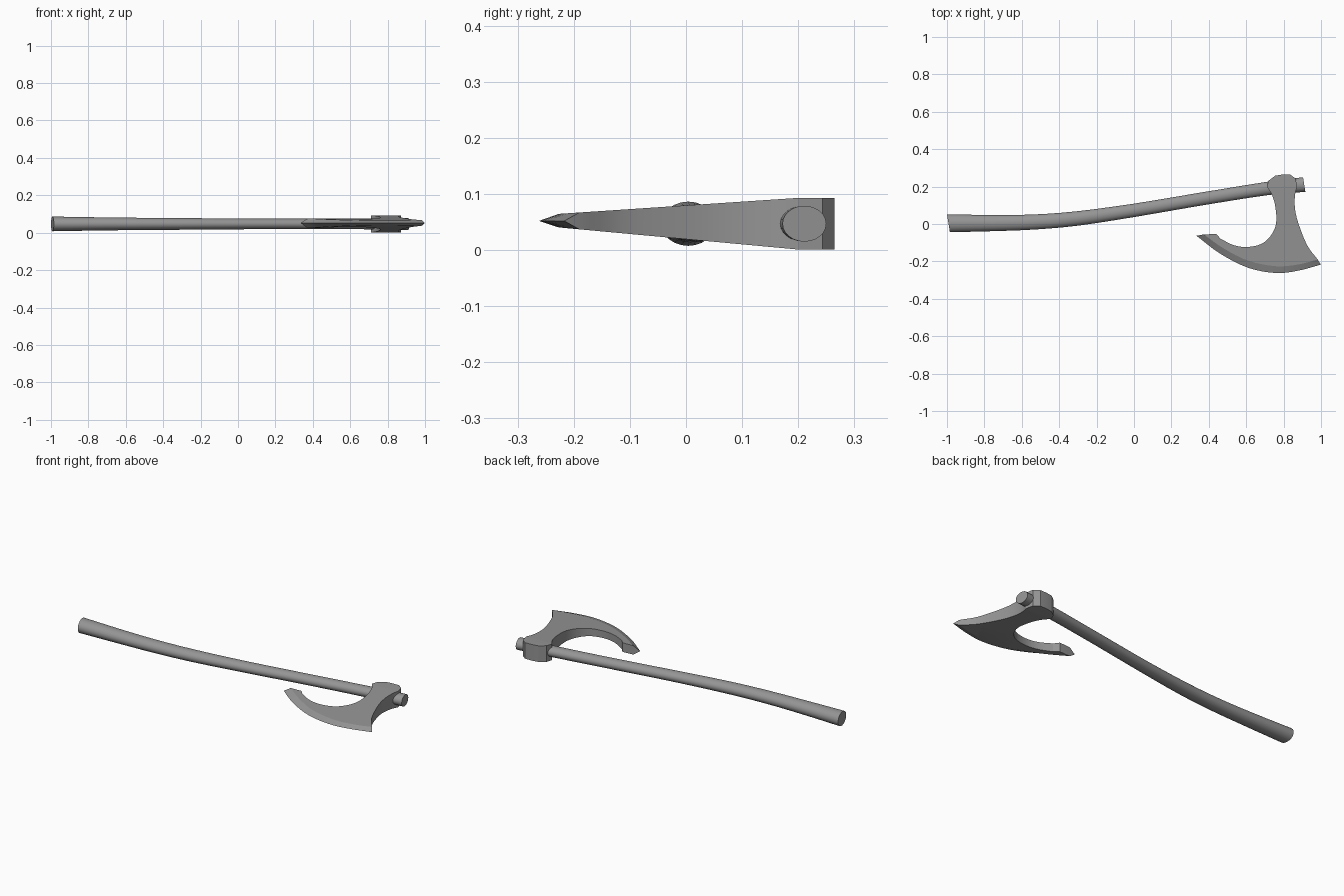
import bpy, bmesh, math
from mathutils import Vector

if "Cube" in bpy.data.objects:
    bpy.data.objects.remove(bpy.data.objects["Cube"])

steel = bpy.data.materials.new("dark_grey")
steel.diffuse_color = (.3, .3, .3, 1)
steel.use_nodes = True
steel.node_tree.nodes["Principled BSDF"].inputs["Base Color"].default_value = steel.diffuse_color


def spline(pts, steps=4):
    """Catmull-Rom curve through the given points (any dimension)."""
    P = [Vector(p) for p in pts]
    P = [2 * P[0] - P[1]] + P + [2 * P[-1] - P[-2]]
    out = []
    for i in range(1, len(P) - 2):
        a, b, c, d = P[i - 1:i + 3]
        for k in range(steps):
            t = k / steps
            out.append(0.5 * (2 * b + (c - a) * t + (2 * a - 5 * b + 4 * c - d) * t * t
                              + (3 * b - a - 3 * c + d) * t ** 3))
    return out + [P[-2]]


def finish(bm, name, angle):
    bmesh.ops.recalc_face_normals(bm, faces=bm.faces)
    me = bpy.data.meshes.new(name)
    bm.to_mesh(me)
    bm.free()
    me.materials.append(steel)
    ob = bpy.data.objects.new(name, me)
    bpy.context.collection.objects.link(ob)
    bpy.context.view_layer.objects.active = ob
    ob.select_set(True)
    bpy.ops.object.shade_smooth_by_angle(angle=math.radians(angle))
    ob.select_set(False)
    return ob


# Handle: oval sections along a gently bent path (x, y, y radius), ends cut at a slant
path = [(-0.992, .004, .048), (-.75, .005, .043), (-.53, .011, .040), (-.3, .030, .038),
        (0, .073, .035), (.35, .132, .034), (.7, .188, .035), (.91, .211, .039)]
SIDES = 24
bm = bmesh.new()
rings = []
for x, y, r in spline(path, 3):
    ring = []
    for i in range(SIDES):
        a = 2 * math.pi * i / SIDES
        dy = r * math.cos(a)
        ring.append(bm.verts.new((x - .16 * dy, y + dy, .047 + .82 * r * math.sin(a))))
    rings.append(ring)
for p, q in zip(rings, rings[1:]):
    for i in range(SIDES):
        j = (i + 1) % SIDES
        bm.faces.new((p[i], p[j], q[j], q[i]))
bm.faces.new(rings[0])
bm.faces.new(rings[-1])
finish(bm, "handle", 40)


# Axe head: flat socket block, cheeks tapering toward a bevelled cutting edge
def z_of(y, side):
    t = max(0, (.2 - y) / .39)
    return .047 + .005 * t + side * (.046 - .031 * t)


socket = [(.71, .2), (.72, .232), (.755, .258), (.79, .264), (.834, .265), (.864, .243), (.872, .2)]
neck = spline([(.872, .2), (.861, .155), (.860, .09), (.877, .01), (.925, -.112), (.982, -.19)])
bevel = spline([(.982, -.19), (.88, -.216), (.76, -.226), (.61, -.196), (.48, -.131), (.373, -.056)])
edge = spline([(.999, -.217), (.88, -.249), (.76, -.262), (.61, -.234), (.46, -.158), (.334, -.063)])
beard = [Vector((.44, -.053))] + spline([(.462, -.078), (.53, -.112), (.6, -.123), (.68, -.107),
                                          (.733, -.06), (.76, .005), (.756, .09), (.738, .155), (.71, .2)])
cheek = neck + bevel[1:] + beard          # outline of each flat cheek
n_neck, n_bev = len(neck), len(bevel)

bm = bmesh.new()
tip = [bm.verts.new((p.x, p.y, .052)) for p in edge]
sides = []
for s in (1, -1):
    c = [bm.verts.new((p.x, p.y, z_of(p.y, s))) for p in cheek]
    k = [c[-1]] + [bm.verts.new((x, y, z_of(y, s))) for x, y in socket[1:-1]] + [c[0]]
    bm.faces.new(c)
    bm.faces.new(k)
    b = c[n_neck - 1:n_neck - 1 + n_bev]
    for i in range(n_bev - 1):
        bm.faces.new((b[i], b[i + 1], tip[i + 1], tip[i]))
    sides.append((c[:n_neck], b, c[n_neck + n_bev - 2:], k))
top, bot = sides
for run in (0, 2, 3):                      # walls around the neck, beard and socket
    u, v = top[run], bot[run]
    for i in range(len(u) - 1):
        bm.faces.new((u[i], u[i + 1], v[i + 1], v[i]))
for e in (0, -1):                          # pointed ends of the cutting edge
    bm.faces.new((top[1][e], bot[1][e], tip[e]))
bmesh.ops.triangulate(bm, faces=[f for f in bm.faces if len(f.verts) > 4])
finish(bm, "axe_head", 14)
